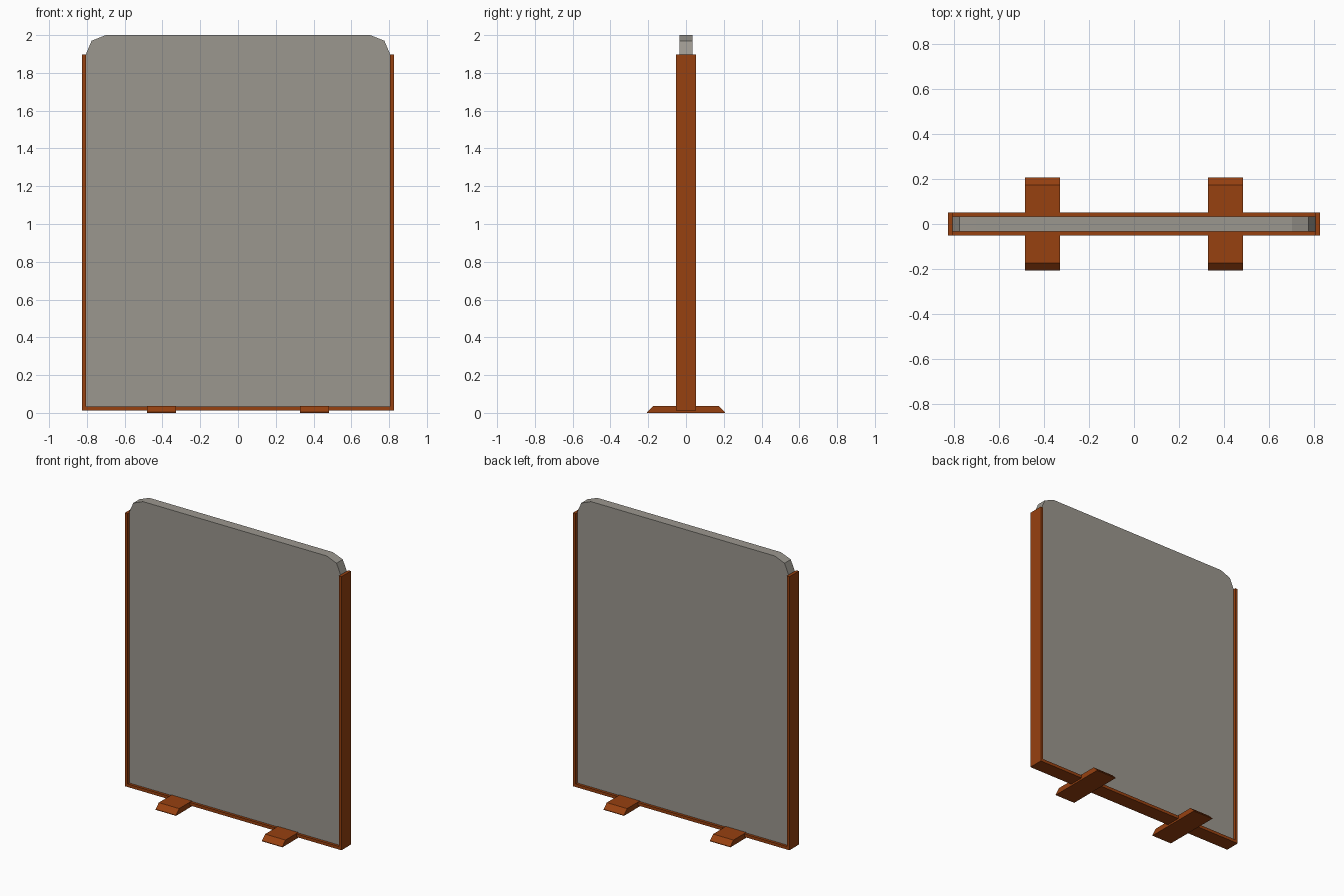
import bpy, bmesh
from mathutils import Vector

if "Cube" in bpy.data.objects:
    bpy.data.objects.remove(bpy.data.objects["Cube"])


def material(name, rgb):
    m = bpy.data.materials.new(name)
    m.diffuse_color = (*rgb, 1.0)
    m.use_nodes = True
    m.node_tree.nodes["Principled BSDF"].inputs["Base Color"].default_value = m.diffuse_color
    return m


def prism(name, outline, direction, mat):
    """Extrude a closed 3D outline along a vector into a solid."""
    bm = bmesh.new()
    face = bm.faces.new([bm.verts.new(p) for p in outline])
    res = bmesh.ops.extrude_face_region(bm, geom=[face])
    verts = [v for v in res["geom"] if isinstance(v, bmesh.types.BMVert)]
    bmesh.ops.translate(bm, vec=Vector(direction), verts=verts)
    bmesh.ops.recalc_face_normals(bm, faces=bm.faces[:])
    mesh = bpy.data.meshes.new(name)
    bm.to_mesh(mesh)
    bm.free()
    mesh.materials.append(mat)
    ob = bpy.data.objects.new(name, mesh)
    bpy.context.collection.objects.link(ob)
    return ob


def mirrored(half):
    """Complete a right-hand (x, z) half profile with its left-hand copy."""
    return half + [(-x, z) for x, z in reversed(half)]


brown = material("rust brown", (0.31, 0.052, 0.005))
grey = material("warm grey", (0.33, 0.31, 0.275))

# Panel with clipped upper corners
panel = mirrored([(0.805, 0.033), (0.805, 1.90), (0.775, 1.97), (0.70, 2.0)])
prism("panel", [(x, -0.034, z) for x, z in panel], (0, 0.068, 0), grey)

# U-shaped frame around the sides and bottom
frame = mirrored([(0.805, 0.033), (0.805, 1.897), (0.825, 1.897), (0.825, 0.012)])
prism("frame", [(x, -0.052, z) for x, z in frame], (0, 0.104, 0), brown)

# Feet with sloped ends
foot = mirrored([(0.207, 0.0), (0.207, 0.004), (0.173, 0.037)])
for side, x in (("left", -0.483), ("right", 0.328)):
    prism(side + "_foot", [(x, y, z) for y, z in foot], (0.155, 0, 0), brown)
